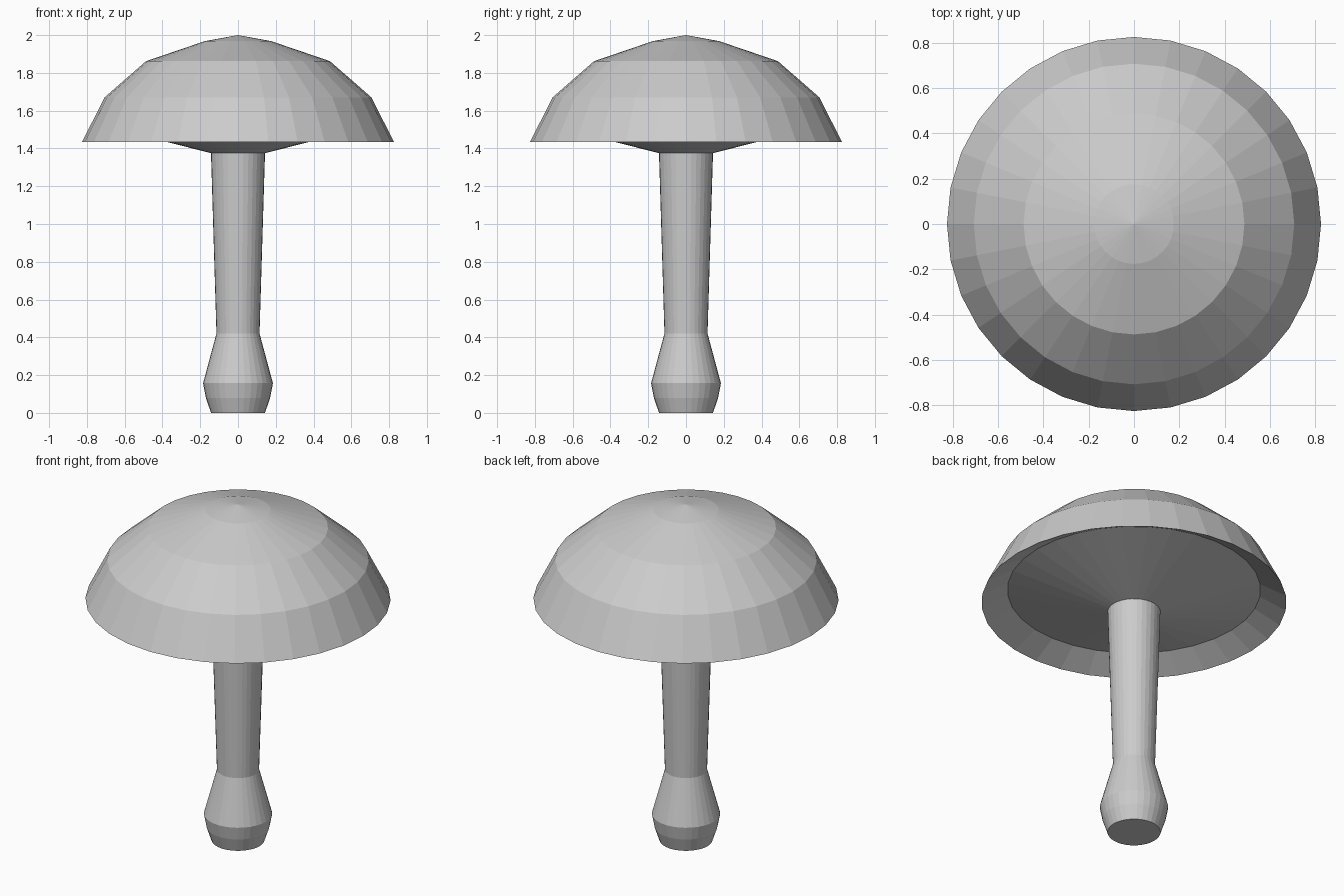
import bpy
import bmesh
from math import cos, sin, tau

if "Cube" in bpy.data.objects:
    bpy.data.objects.remove(bpy.data.objects["Cube"])

SIDES = 32


def lathe(name, profile):
    """Revolve (radius, z) points around z; radius 0 makes a pole, open ends are capped."""
    bm = bmesh.new()
    rings = []
    for r, z in profile:
        count = SIDES if r > 0 else 1
        rings.append([bm.verts.new((r * cos(tau * i / SIDES), r * sin(tau * i / SIDES), z))
                      for i in range(count)])
    for a, b in zip(rings, rings[1:]):
        for i in range(SIDES):
            j = (i + 1) % SIDES
            if len(a) == 1:
                bm.faces.new((a[0], b[j], b[i]))
            elif len(b) == 1:
                bm.faces.new((a[i], a[j], b[0]))
            else:
                bm.faces.new((a[i], a[j], b[j], b[i]))
    for end in (rings[0], rings[-1]):
        if len(end) > 1:
            bm.faces.new(end)
    bmesh.ops.recalc_face_normals(bm, faces=bm.faces)
    mesh = bpy.data.meshes.new(name)
    bm.to_mesh(mesh)
    bm.free()
    obj = bpy.data.objects.new(name, mesh)
    bpy.context.collection.objects.link(obj)
    return obj


# Stem with bulbous foot, flaring slightly up to the cap
lathe("stem", [(0.143, 0), (0.17, 0.08), (0.185, 0.157), (0.114, 0.42), (0.143, 1.375)])

# Cap: conical gills, turned-in lip, faceted dome
lathe("cap", [(0.143, 1.375), (0.685, 1.513), (0.825, 1.435), (0.707, 1.67),
              (0.487, 1.862), (0.176, 1.968), (0, 2.0)])
